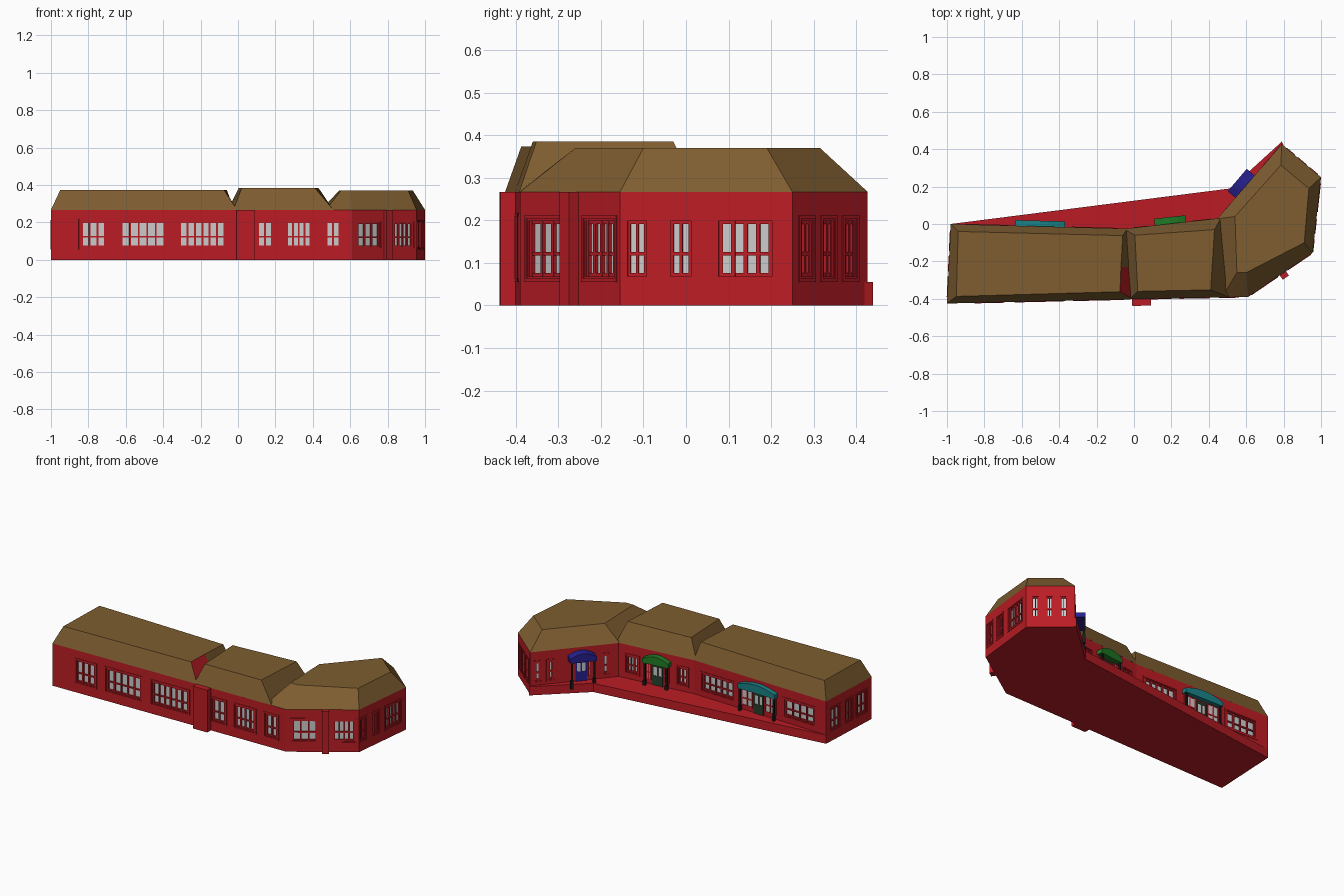
import bpy, bmesh, math
from mathutils import Vector

if "Cube" in bpy.data.objects:
    bpy.data.objects.remove(bpy.data.objects["Cube"])


def material(name, rgb):
    m = bpy.data.materials.new(name)
    m.diffuse_color = (*rgb, 1)
    m.use_nodes = True
    m.node_tree.nodes["Principled BSDF"].inputs["Base Color"].default_value = m.diffuse_color
    return m


RED = material("red_brick", (0.50, 0.012, 0.018))
BROWN = material("brown_roof", (0.21, 0.11, 0.03))
BLUE = material("blue_canvas", (0.02, 0.015, 0.28))
GREEN = material("green_canvas", (0.015, 0.20, 0.02))
TEAL = material("teal_canvas", (0.01, 0.22, 0.24))
DARK = material("dark_metal", (0.01, 0.012, 0.012))
DOOR = material("dark_green_door", (0.02, 0.05, 0.025))


def finish(name, bm, *mats):
    bmesh.ops.recalc_face_normals(bm, faces=bm.faces[:])
    me = bpy.data.meshes.new(name)
    bm.to_mesh(me)
    bm.free()
    for m in mats:
        me.materials.append(m)
    ob = bpy.data.objects.new(name, me)
    bpy.context.collection.objects.link(ob)
    return ob


def bridge(bm, low, high):
    """Closed solid between two matching outlines; returns the side faces."""
    a = [bm.verts.new(p) for p in low]
    b = [bm.verts.new(p) for p in high]
    bm.faces.new(a[::-1])
    bm.faces.new(b)
    n = len(a)
    return [bm.faces.new((a[i], a[(i + 1) % n], b[(i + 1) % n], b[i])) for i in range(n)]


def loft(name, low, high, z0, z1, *mats, odd_face=None):
    bm = bmesh.new()
    sides = bridge(bm, [(x, y, z0) for x, y in low], [(x, y, z1) for x, y in high])
    if odd_face is not None:
        sides[odd_face].material_index = 1
    return finish(name, bm, *mats)


# Footprint, counter-clockwise from the front left corner
FOOT = [(-1, -.425), (-.01, -.402), (.61, -.39), (.955, -.155), (1, .25),
        (.79, .427), (.45, .03), (-.04, -.025), (-.98, 0)]
FRONT1, FRONT2, BEVEL, RIGHT, END, BACK3, BACK2, BACK1, LEFT = range(9)
EAVE = .267


class Wall:
    """Local frame of one wall: s along it, n outward."""
    def __init__(self, i):
        self.p = Vector((*FOOT[i], 0))
        d = Vector((*FOOT[(i + 1) % 9], 0)) - self.p
        self.len = d.length
        self.d = d.normalized()
        self.n = Vector((self.d.y, -self.d.x, 0))

    def at(self, s, n, z):
        return self.p + self.d * s + self.n * n + Vector((0, 0, z))

    def box(self, bm, s0, s1, z0, z1, n0, n1):
        ring = [(s0, n1), (s1, n1), (s1, n0), (s0, n0)]
        bridge(bm, [self.at(s, n, z0) for s, n in ring], [self.at(s, n, z1) for s, n in ring])


W = [Wall(i) for i in range(9)]

# Main walls and the raised terrace behind
walls = loft("walls", FOOT, FOOT, 0, EAVE, RED)
terrace = [(-.98, 0), (-.04, -.04), (.46, .015), (.80, .42), (.79, .44), (.515, .19)]
loft("terrace", terrace, terrace, 0, .055, RED)

# Roofs: steep hips with flat tops
loft("left_roof",
     [(-1, -.425), (-.005, -.402), (-.02, -.23), (-.035, -.025), (-.98, 0)],
     [(-.95, -.387), (-.075, -.362), (-.07, -.23), (-.06, -.062), (-.94, -.04)],
     EAVE, .374, BROWN, RED, odd_face=1)
loft("middle_roof",
     [(-.025, -.402), (.51, -.392), (.465, .032), (-.055, -.026)],
     [(.02, -.36), (.41, -.352), (.43, -.03), (.005, -.06)], EAVE, .385, BROWN)
loft("right_roof",
     [(.47, -.393), (.61, -.39), (.955, -.155), (1, .25), (.79, .427), (.445, .028)],
     [(.55, -.26), (.60, -.26), (.91, -.10), (.935, .19), (.785, .315), (.54, .04)],
     EAVE, .370, BROWN)

# Front pilasters
bm = bmesh.new()
W[FRONT2].box(bm, 0, .10, 0, EAVE, -.02, .036)
W[BEVEL].box(bm, .205, .245, 0, EAVE, -.02, .028)
finish("pilasters", bm, RED)

# Windows: wall, start and end fraction, columns, sill, head
WINDOWS = [(FRONT1, .15, .31, 3, .055, .217), (FRONT1, .364, .63, 5, .055, .217),
           (FRONT1, .68, .955, 6, .055, .217), (FRONT2, .16, .34, 2, .055, .217),
           (FRONT2, .41, .67, 4, .055, .217), (FRONT2, .75, .92, 2, .055, .217),
           (BEVEL, .05, .46, 3, .055, .212), (BEVEL, .62, .97, 4, .055, .212),
           (RIGHT, .012, .185, 2, .055, .212), (RIGHT, .26, .445, 2, .055, .212),
           (RIGHT, .54, .915, 4, .055, .212),
           (BACK3, .03, .14, 1, .07, .212), (BACK3, .18, .29, 1, .07, .212),
           (BACK3, .80, .91, 1, .07, .212),
           (BACK2, .08, .28, 3, .085, .212), (BACK2, .76, .93, 2, .085, .212),
           (BACK1, .05, .31, 5, .085, .212), (BACK1, .67, .92, 4, .085, .212),
           (LEFT, .08, .34, 2, .055, .212), (LEFT, .40, .60, 2, .055, .212),
           (LEFT, .66, .92, 2, .055, .212)]
WINDOWS += [(END, t, t + .22, 2, .055, .212) for t in (.08, .37, .66)]

cut, frames, panes = bmesh.new(), bmesh.new(), bmesh.new()
for wi, t0, t1, cols, z0, z1 in WINDOWS:
    w = W[wi]
    a, b = t0 * w.len, t1 * w.len
    rim = .008
    # outer moulding
    for s0, s1, y0, y1 in ((a, b, z1 - rim, z1), (a, b, z0, z0 + rim),
                           (a, a + rim, z0 + rim, z1 - rim), (b - rim, b, z0 + rim, z1 - rim)):
        w.box(frames, s0, s1, y0, y1, -.004, .003)
    # recess with glass and glazing bars
    g = .013
    a, b, z0, z1 = a + g, b - g, z0 + g, z1 - g
    w.box(cut, a, b, z0, z1, -.014, .02)
    w.box(panes, a, b, z0, z1, -.018, -.012)
    bar = min(.010, (b - a) / cols * .3)
    for k in range(cols + 1):
        s = a + (b - a - bar) * k / cols
        w.box(frames, s, s + bar, z0, z1, -.014, -.004)
    mid = z0 + (z1 - z0) * .38
    for y in (z0, mid, z1 - .008):
        w.box(frames, a, b, y, y + .008, -.014, -.005)
finish("window_frames", frames, RED)
finish("window_panes", panes)

cutter = finish("window_cutter", cut)
cutter.hide_render = True
mod = walls.modifiers.new("window_recesses", 'BOOLEAN')
mod.operation, mod.solver, mod.object = 'DIFFERENCE', 'EXACT', cutter
bpy.context.view_layer.objects.active = walls
bpy.ops.object.modifier_apply(modifier=mod.name)
bpy.data.objects.remove(cutter)

# Rear entrances: door, side lights, arched awning and posts
ENTRANCES = [("blue", BACK3, .425, .725, BLUE, BLUE, .056),
             ("green", BACK2, .35, .69, GREEN, DOOR, .036),
             ("teal", BACK1, .35, .633, TEAL, DOOR, .030)]
for name, wi, t0, t1, canvas, door_mat, depth in ENTRANCES:
    w = W[wi]
    a, b = t0 * w.len, t1 * w.len
    c, half = (a + b) / 2, (b - a) / 2
    # awning
    arc = []
    for k in range(9):
        u = -1 + k / 4
        arc.append((c + half * u, .222 + .026 * math.cos(u * math.pi / 2)))
    outline = [(b, .195)] + arc[::-1] + [(a, .195)]
    bm = bmesh.new()
    bridge(bm, [w.at(s, -.004, z) for s, z in outline], [w.at(s, depth, z) for s, z in outline])
    finish(name + "_awning", bm, canvas)
    # posts with plinths
    bm = bmesh.new()
    for s in (a + .012, b - .012):
        n = depth - .008
        w.box(bm, s - .005, s + .005, .03, .197, n - .005, n + .005)
        w.box(bm, s - .008, s + .008, .03, .085, n - .008, n + .008)
    finish(name + "_posts", bm, DARK)
    # door leaf with rails around the glass
    dw = .034
    bm = bmesh.new()
    w.box(bm, c - dw, c + dw, .05, .115, -.004, .006)
    w.box(bm, c - dw, c + dw, .17, .185, -.004, .006)
    for s in (c - dw, c - .004, c + dw - .008):
        w.box(bm, s, s + .008, .115, .17, -.004, .006)
    finish(name + "_door", bm, door_mat)
    bm = bmesh.new()
    w.box(bm, c - dw + .004, c + dw - .004, .112, .172, -.004, .003)
    side = [(c - half + .014, c - dw - .012), (c + dw + .012, c + half - .014)]
    for s0, s1 in side:
        w.box(bm, s0, s1, .085, .192, -.004, .002)
    finish(name + "_entrance_glass", bm)
    # side light frames
    bm = bmesh.new()
    for s0, s1 in side:
        for s in (s0, (s0 + s1) / 2, s1):
            w.box(bm, s - .004, s + .004, .08, .197, -.004, .005)
        for y in (.08, .125, .189):
            w.box(bm, s0, s1, y, y + .008, -.004, .0045)
    finish(name + "_side_light_frames", bm, RED)
